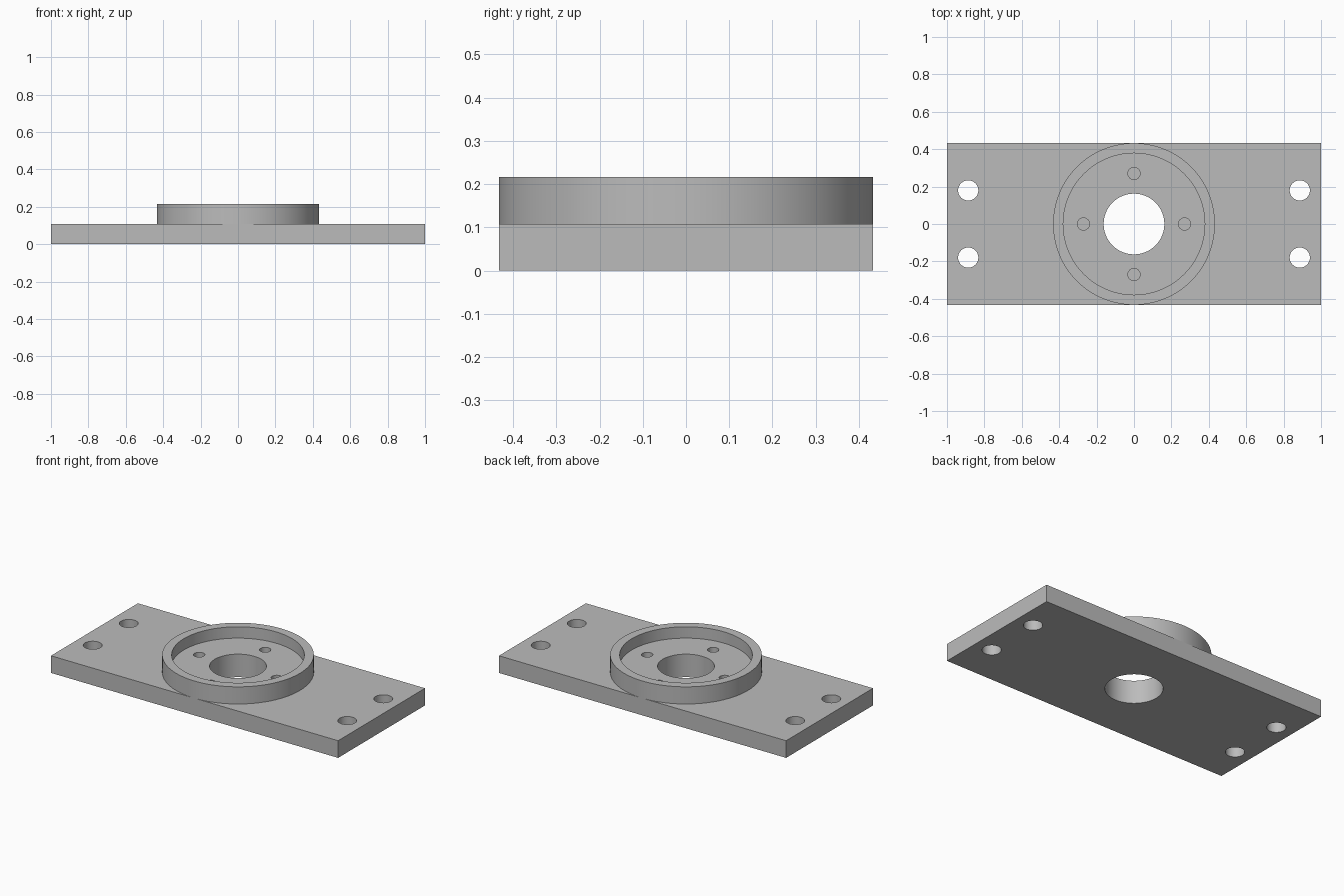
import bpy
import bmesh
from mathutils import Matrix

MM = 2 / 185  # millimetre drawing scaled to a two unit length

cube = bpy.data.objects.get("Cube")
if cube:
    bpy.data.objects.remove(cube, do_unlink=True)

grey = bpy.data.materials.new("machined grey")
grey.use_nodes = True
colour = (0.5, 0.5, 0.5, 1)
grey.diffuse_color = colour
grey.node_tree.nodes["Principled BSDF"].inputs["Base Color"].default_value = colour


def make_object(name, bm):
    mesh = bpy.data.meshes.new(name)
    bmesh.ops.scale(bm, vec=(MM, MM, MM), verts=bm.verts)
    bm.to_mesh(mesh)
    bm.free()
    mesh.materials.append(grey)
    obj = bpy.data.objects.new(name, mesh)
    bpy.context.collection.objects.link(obj)
    return obj


def add_cylinder(bm, radius, bottom, top, x=0, y=0, sides=64):
    bmesh.ops.create_cone(
        bm, cap_ends=True, segments=sides, radius1=radius, radius2=radius,
        depth=top - bottom,
        matrix=Matrix.Translation((x, y, (bottom + top) / 2)))


def cut(target, cutter):
    mod = target.modifiers.new("holes", "BOOLEAN")
    mod.operation = "DIFFERENCE"
    mod.solver = "EXACT"
    mod.object = cutter
    bpy.ops.object.select_all(action="DESELECT")
    target.select_set(True)
    bpy.context.view_layer.objects.active = target
    bpy.ops.object.modifier_apply(modifier=mod.name)


# Flat rectangular base plate
bm = bmesh.new()
bmesh.ops.create_cube(bm, size=1, matrix=Matrix.Translation((0, 0, 5))
                      @ Matrix.Diagonal((185, 80, 10, 1)))
plate = make_object("base_plate", bm)

# Round raised housing
bm = bmesh.new()
add_cylinder(bm, 40, 10, 20, sides=128)
housing = make_object("round_housing", bm)

# Wide recess inside the housing
bm = bmesh.new()
add_cylinder(bm, 35, 13.4, 25, sides=128)
recess = make_object("recess_cutter", bm)

# Centre bore, four blind screw holes and four corner mounting holes
bm = bmesh.new()
add_cylinder(bm, 15, -5, 30, sides=96)
for x, y in ((25, 0), (-25, 0), (0, 25), (0, -25)):
    add_cylinder(bm, 3, 4, 30, x, y, 32)
for x in (-82, 82):
    for y in (-16.6, 16.6):
        add_cylinder(bm, 5, -5, 30, x, y, 48)
holes = make_object("hole_cutter", bm)

cut(housing, recess)
for part in (plate, housing):
    cut(part, holes)
    bpy.ops.object.shade_smooth_by_angle(angle=0.6)

for cutter in (recess, holes):
    bpy.data.objects.remove(cutter, do_unlink=True)
